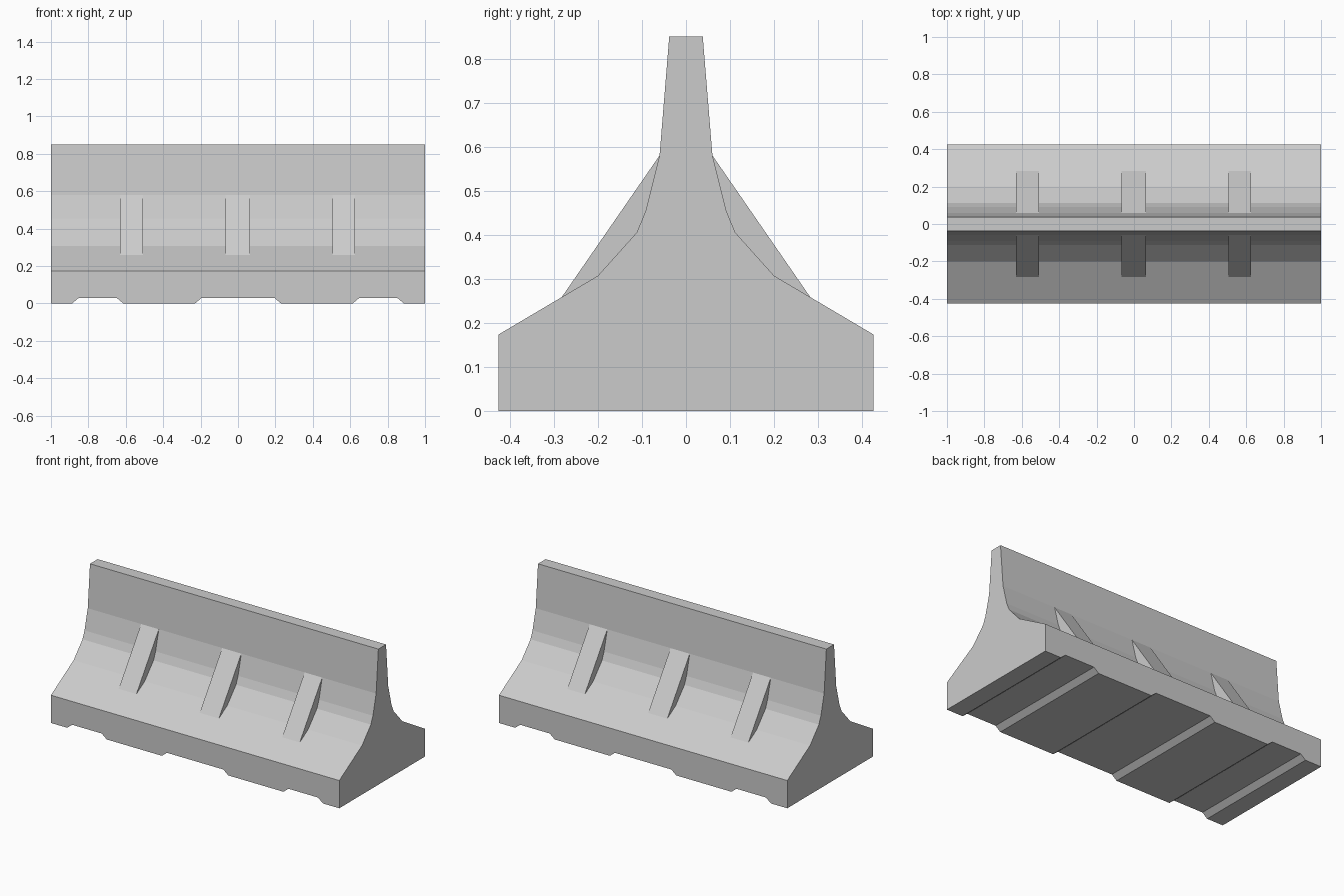
import bpy, bmesh
from mathutils import Vector

if "Cube" in bpy.data.objects:
    bpy.data.objects.remove(bpy.data.objects["Cube"])


def add_prism(bm, points, direction):
    """Extrude a closed polygon of 3D points into a solid."""
    face = bm.faces.new([bm.verts.new(p) for p in points])
    ext = bmesh.ops.extrude_face_region(bm, geom=[face], use_keep_orig=True)
    verts = [g for g in ext["geom"] if isinstance(g, bmesh.types.BMVert)]
    bmesh.ops.translate(bm, verts=verts, vec=Vector(direction))


def finish(bm, name):
    bmesh.ops.recalc_face_normals(bm, faces=bm.faces)
    mesh = bpy.data.meshes.new(name)
    bm.to_mesh(mesh)
    bm.free()
    obj = bpy.data.objects.new(name, mesh)
    bpy.context.collection.objects.link(obj)
    return obj


def mirrored(half):
    """Complete a half outline (y, z) across y = 0."""
    return half + [(-y, z) for y, z in reversed(half)]


def boolean(target, helper, operation):
    mod = target.modifiers.new(helper.name, 'BOOLEAN')
    mod.object = helper
    mod.operation = operation
    mod.solver = 'EXACT'
    bpy.context.view_layer.objects.active = target
    bpy.ops.object.modifier_apply(modifier=mod.name)
    bpy.data.objects.remove(helper)


# Main barrier body: flared profile swept along x
half = [(0.425, 0), (0.425, 0.174), (0.2, 0.307), (0.112, 0.405),
        (0.092, 0.453), (0.06, 0.58), (0.038, 0.85)]
bm = bmesh.new()
add_prism(bm, [(-1, y, z) for y, z in mirrored(half)], (2, 0, 0))
barrier = finish(bm, "barrier_body")

# Sloped ribs on both sides, ends sunk into the body
bm = bmesh.new()
rib = mirrored([(0.290, 0.247), (0.053, 0.590)])
for x0, x1 in [(-0.63, -0.507), (-0.068, 0.065), (0.504, 0.626)]:
    add_prism(bm, [(x0, y, z) for y, z in rib], (x1 - x0, 0, 0))
boolean(barrier, finish(bm, "support_ribs"), 'UNION')

# Chamfered drainage channels across the underside
bm = bmesh.new()
h, c = 0.028, 0.034
for x0, x1 in [(-0.887, -0.613), (-0.23, 0.23), (0.613, 0.887)]:
    outline = [(x0 - c, -h), (x1 + c, -h), (x1 - c, h), (x0 + c, h)]
    add_prism(bm, [(x, -0.6, z) for x, z in outline], (0, 1.2, 0))
boolean(barrier, finish(bm, "channel_cutter"), 'DIFFERENCE')
